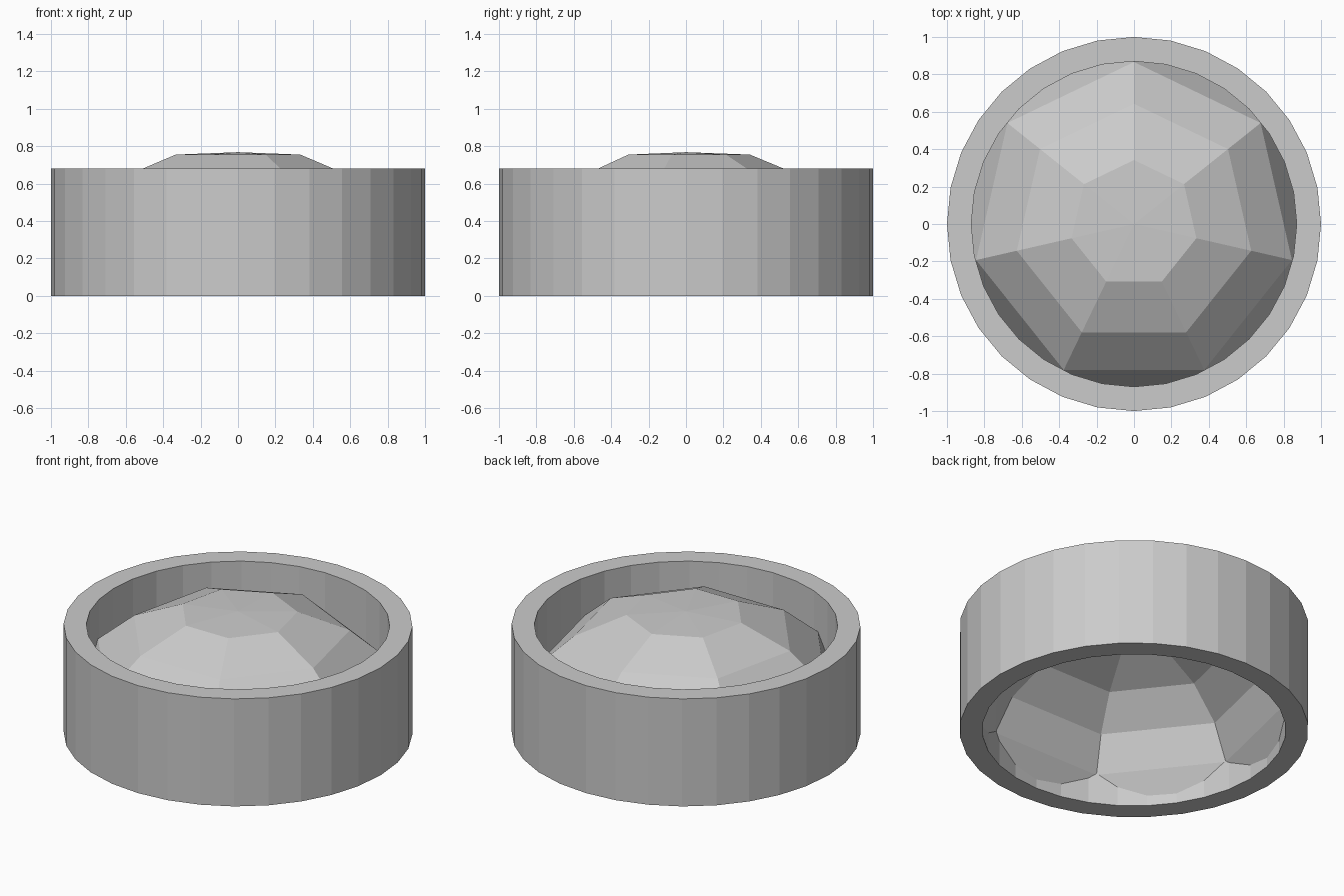
import bpy, math

if "Cube" in bpy.data.objects:
    bpy.data.objects.remove(bpy.data.objects["Cube"])


def lathe(name, profile, sides, start, closed=False):
    """Spin an (r, z) profile with flat faces; r = 0 makes a single pole vertex."""
    verts, rings, faces = [], [], []
    for r, z in profile:
        first = len(verts)
        if r == 0:
            verts.append((0, 0, z))
            rings.append([first] * sides)
        else:
            for i in range(sides):
                a = start + math.tau * i / sides
                verts.append((r * math.cos(a), r * math.sin(a), z))
            rings.append(list(range(first, first + sides)))
    pairs = list(zip(rings, rings[1:]))
    if closed:
        pairs.append((rings[-1], rings[0]))
    for low, high in pairs:
        for i in range(sides):
            j = (i + 1) % sides
            faces.append(list(dict.fromkeys((low[i], low[j], high[j], high[i]))))
    mesh = bpy.data.meshes.new(name)
    mesh.from_pydata(verts, [], faces)
    mesh.update()
    obj = bpy.data.objects.new(name, mesh)
    bpy.context.collection.objects.link(obj)
    return obj


# Round outer band, open at top and bottom
lathe("outer_band", [(0.87, 0), (1, 0), (1, 0.68), (0.87, 0.68)], 32, 0, closed=True)

# Faceted seven-sided dome: thick shell, from inner pole round the rim to outer pole
angles = [math.radians(d) for d in (20, 40, 60, 80)]
inner = [(0.885 * math.sin(a), z) for a, z in zip(angles, (0.67, 0.57, 0.40, 0.19))]
outer = [(math.sin(a), z) for a, z in zip(angles, (0.755, 0.63, 0.442, 0.205))]
rim = [(0.985, 0.03)]
lathe("faceted_dome", [(0, 0.685)] + inner + rim + outer[::-1] + [(0, 0.768)],
      7, math.pi / 2)
